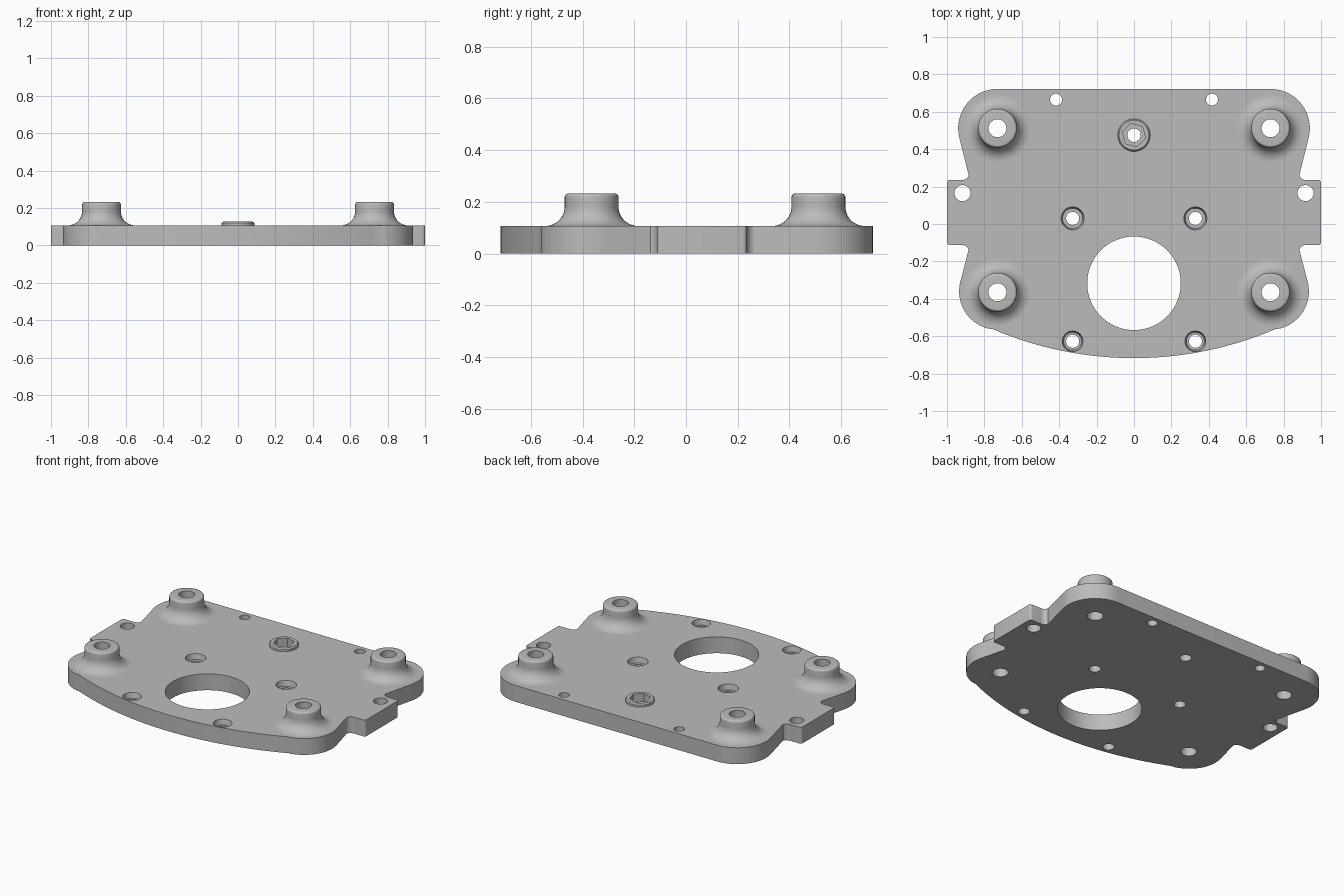
import bpy, bmesh, math
from mathutils import Matrix

cube = bpy.data.objects.get("Cube")
if cube:
    bpy.data.objects.remove(cube, do_unlink=True)

TOP = 0.107          # plate thickness
BORE = 0.048         # standoff bore radius

metal = bpy.data.materials.new("plain grey")
metal.use_nodes = True
grey = (0.5, 0.5, 0.5, 1)
metal.diffuse_color = grey
metal.node_tree.nodes["Principled BSDF"].inputs["Base Color"].default_value = grey


def make(name, bm):
    bmesh.ops.recalc_face_normals(bm, faces=bm.faces[:])
    mesh = bpy.data.meshes.new(name)
    bm.to_mesh(mesh)
    bm.free()
    mesh.materials.append(metal)
    obj = bpy.data.objects.new(name, mesh)
    bpy.context.collection.objects.link(obj)
    return obj


def activate(obj):
    bpy.ops.object.select_all(action='DESELECT')
    obj.select_set(True)
    bpy.context.view_layer.objects.active = obj


def smooth(obj):
    activate(obj)
    bpy.ops.object.shade_smooth_by_angle(angle=math.radians(30))


def arc(cx, cy, r, a0, a1, n):
    angles = [math.radians(a0 + (a1 - a0) * i / n) for i in range(n + 1)]
    return [(cx + r * math.cos(a), cy + r * math.sin(a)) for a in angles]


def cylinder(bm, x, y, z0, z1, r0, r1=None, n=40, turn=0):
    place = Matrix.Translation((x, y, (z0 + z1) / 2)) @ Matrix.Rotation(math.radians(turn), 4, 'Z')
    bmesh.ops.create_cone(bm, cap_ends=True, segments=n, radius1=r0,
                          radius2=r0 if r1 is None else r1,
                          depth=z1 - z0, matrix=place)


def cut(obj, cutter):
    mod = obj.modifiers.new("cut", 'BOOLEAN')
    mod.operation, mod.solver, mod.object = 'DIFFERENCE', 'EXACT', cutter
    activate(obj)
    bpy.ops.object.modifier_apply(modifier=mod.name)


# Plate outline: one half, then mirrored
half = arc(0.73, 0.512, 0.21, 90, -15, 24)            # rear corner
half += arc(0.918, 0.27, 0.035, 195, 270, 8)          # notch behind tab
half += arc(0.985, 0.22, 0.015, 90, 0, 4)             # tab corners
half += arc(0.985, -0.097, 0.015, 0, -90, 4)
half += arc(0.918, -0.147, 0.035, 90, 165, 8)         # notch ahead of tab
half += arc(0.73, -0.36, 0.205, 15, -77, 24)          # front corner
half += arc(0, 1.203, 1.92, 293.3, 270, 20)           # bowed front edge
outline = half + [(-x, y) for x, y in reversed(half[:-1])]

bm = bmesh.new()
base = bm.faces.new([bm.verts.new((x, y, 0)) for x, y in outline])
raised = bmesh.ops.extrude_face_region(bm, geom=[base])["geom"]
bmesh.ops.translate(bm, vec=(0, 0, TOP), verts=[v for v in raised if isinstance(v, bmesh.types.BMVert)])
plate = make("base_plate", bm)

# Raised pad around the nut pocket
NUT = (0, 0.475)
bm = bmesh.new()
cylinder(bm, *NUT, TOP - 0.01, 0.12, 0.087, n=48)
cylinder(bm, *NUT, 0.12, 0.128, 0.087, 0.08, n=48)
bmesh.ops.remove_doubles(bm, verts=bm.verts[:], dist=1e-5)
inner = [f for f in bm.faces if abs(f.normal.z) > 0.99 and abs(f.calc_center_median().z - 0.12) < 1e-4]
bmesh.ops.delete(bm, geom=inner, context='FACES_ONLY')
pad = make("nut_pad", bm)

# Through holes
STANDOFFS = [(sx * 0.73, y) for sx in (-1, 1) for y in (0.512, -0.365)]
bm = bmesh.new()
cylinder(bm, 0, -0.317, -0.1, 0.3, 0.25, n=96)
for x, y in STANDOFFS:
    cylinder(bm, x, y, -0.1, 0.3, BORE)
for s in (-1, 1):
    cylinder(bm, s * 0.417, 0.665, -0.1, 0.3, 0.032)
    cylinder(bm, s * 0.917, 0.165, -0.1, 0.3, 0.043)
    for y in (0.03, -0.627):
        cylinder(bm, s * 0.328, y, -0.1, 0.3, 0.035)
cylinder(bm, *NUT, -0.1, 0.3, 0.036)
holes = make("hole_cutter", bm)

# Screw head recesses and hexagonal nut pocket
bm = bmesh.new()
for s in (-1, 1):
    for y, r in ((0.03, 0.062), (-0.627, 0.056)):
        cylinder(bm, s * 0.328, y, TOP - 0.035, TOP + 0.002, r - 0.008, r)
cylinder(bm, *NUT, 0.05, 0.3, 0.064, n=6, turn=15)
recesses = make("recess_cutter", bm)

for obj in (plate, pad):
    cut(obj, recesses)
    cut(obj, holes)
    smooth(obj)
for cutter in (holes, recesses):
    bpy.data.objects.remove(cutter, do_unlink=True)

# Standoffs: lathed tubes with a rounded lip and a flared foot
profile = [(BORE, TOP - 0.005), (BORE, 0.232)]
profile += arc(0.09, 0.218, 0.014, 90, 0, 5)
profile += arc(0.104 + 0.075, TOP + 0.075, 0.075, 180, 270, 12)
for (x, y) in STANDOFFS:
    bm = bmesh.new()
    verts = [bm.verts.new((r, 0, z)) for r, z in profile]
    edges = [bm.edges.new(pair) for pair in zip(verts, verts[1:])]
    bmesh.ops.spin(bm, geom=verts + edges, cent=(0, 0, 0), axis=(0, 0, 1),
                   angle=math.tau, steps=40, use_merge=True)
    bmesh.ops.remove_doubles(bm, verts=bm.verts[:], dist=1e-5)
    name = ("rear_" if y > 0 else "front_") + ("left" if x > 0 else "right") + "_standoff"
    standoff = make(name, bm)
    standoff.location = (x, y, 0)
    # Normals of the open tube must face outward
    mesh = standoff.data
    lip = max(mesh.polygons, key=lambda p: p.center.z)
    if lip.normal.z < 0:
        mesh.flip_normals()
    smooth(standoff)
